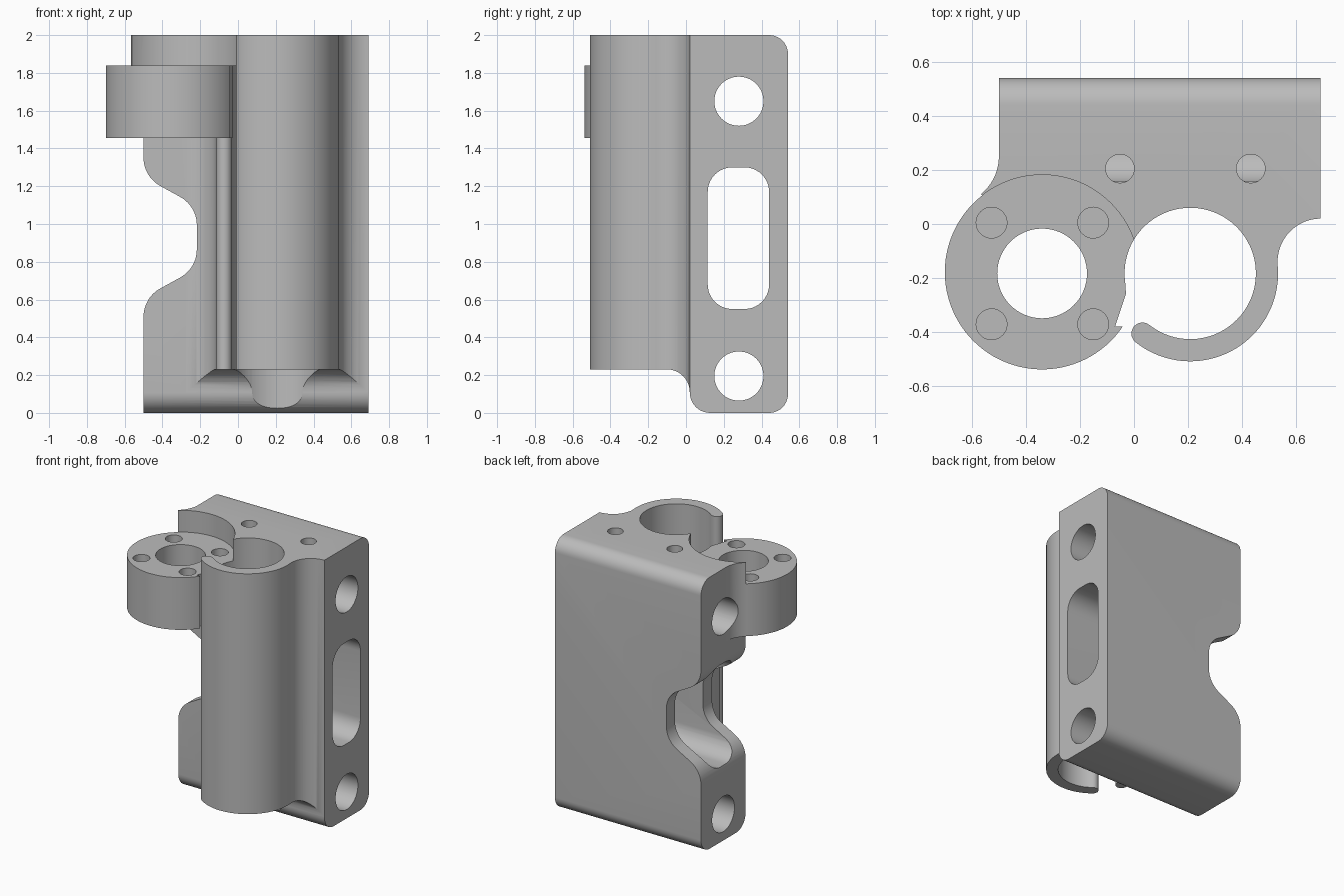
import bpy, bmesh
from math import sin, cos, tan, radians
from mathutils import Vector

cube = bpy.data.objects.get("Cube")
if cube:
    bpy.data.objects.remove(cube, do_unlink=True)

grey = bpy.data.materials.new("plain grey")
grey.use_nodes = True
tone = (0.5, 0.5, 0.5, 1)
grey.diffuse_color = tone
grey.node_tree.nodes["Principled BSDF"].inputs["Base Color"].default_value = tone


def arc(c, r, a, b, n=16):
    angles = [radians(a + (b - a) * i / n) for i in range(n + 1)]
    return [(c[0] + r * cos(t), c[1] + r * sin(t)) for t in angles]


def circle(c, r, n=64):
    return arc(c, r, 0, 360, n)[:-1]


def polar(c, r, a):
    return (c[0] + r * cos(radians(a)), c[1] + r * sin(radians(a)))


def rounded(corners, n=10):
    """Polygon from (u, v, radius) corners, each replaced by a tangent arc."""
    out = []
    for i, (u, v, r) in enumerate(corners):
        p = Vector((u, v))
        if r == 0:
            out.append((u, v))
            continue
        d1 = (Vector(corners[i - 1][:2]) - p).normalized()
        d2 = (Vector(corners[(i + 1) % len(corners)][:2]) - p).normalized()
        half = d1.angle(d2) / 2
        centre = p + (d1 + d2).normalized() * (r / sin(half))
        s = d1 * (r / tan(half)) + p - centre
        e = d2 * (r / tan(half)) + p - centre
        turn = s.angle(e)
        for k in range(n + 1):
            t = turn * k / n
            q = centre + (s * sin(turn - t) + e * sin(t)) / sin(turn)
            out.append((q.x, q.y))
    return out


def prism(name, pts, axis, lo, hi):
    place = {"x": lambda u, v, w: (w, u, v),
             "y": lambda u, v, w: (u, w, v),
             "z": lambda u, v, w: (u, v, w)}[axis]
    bm = bmesh.new()
    a = [bm.verts.new(place(u, v, lo)) for u, v in pts]
    b = [bm.verts.new(place(u, v, hi)) for u, v in pts]
    bm.faces.new(a)
    bm.faces.new(b)
    for i in range(len(a)):
        j = (i + 1) % len(a)
        bm.faces.new((a[i], a[j], b[j], b[i]))
    bmesh.ops.recalc_face_normals(bm, faces=bm.faces)
    mesh = bpy.data.meshes.new(name)
    bm.to_mesh(mesh)
    bm.free()
    mesh.materials.append(grey)
    ob = bpy.data.objects.new(name, mesh)
    bpy.context.collection.objects.link(ob)
    return ob


def combine(target, tool, operation):
    mod = target.modifiers.new(tool.name, "BOOLEAN")
    mod.object, mod.operation, mod.solver = tool, operation, "EXACT"
    bpy.context.view_layer.objects.active = target
    bpy.ops.object.modifier_apply(modifier=mod.name)
    bpy.data.objects.remove(tool, do_unlink=True)


# Plan outline: block, blended into an open clamp tube
tube, inner, outer = (0.208, -0.183), 0.243, 0.325
mid, lip = (inner + outer) / 2, (outer - inner) / 2
fillet, front = 0.16, 0.02
dy = front - fillet - tube[1]
dx = ((outer + fillet) ** 2 - dy ** 2) ** 0.5
lean = 5.1
left_end, right_end = 188, -128.5
plan = [(-0.5, 0.54), (-0.5, front)]
plan += arc((tube[0] - dx, front - fillet), fillet, 90, -lean)
plan += arc(tube, outer, 180 - lean, left_end, 4)[1:-1]
plan += arc(polar(tube, mid, left_end), lip, left_end, left_end + 180, 10)
plan += arc(tube, inner, left_end, right_end, 64)[1:-1]
plan += arc(polar(tube, mid, right_end), lip, right_end + 180, right_end + 360, 10)
plan += arc(tube, outer, right_end, lean, 40)[1:]
plan += arc((tube[0] + dx, front - fillet), fillet, 180 + lean, 90)[1:-1]
plan += [(0.69, front), (0.69, 0.54)]
body = prism("bracket_body", plan, "z", -0.1, 2.1)

# Side profile: rounded block edges and the stepped underside of the tube
side = rounded([(-0.7, 0.23, 0), (0.02, 0.23, 0.12), (0.02, 0, 0.108),
                (0.54, 0, 0.1), (0.54, 2, 0.1), (-0.7, 2, 0)])
combine(body, prism("side_profile", side, "x", -1, 1), "INTERSECT")

# Web joining the block to the ring
ring_c, ring_r, low, high = (-0.34, -0.178), 0.36, 1.455, 1.84
web = [(-0.4, 0.25)] + arc((-0.68, 0.25), 0.18, 0, -51, 12)
web += [(-0.45, 0), (-0.3, 0), (-0.3, 0.25)]
combine(body, prism("web", web, "z", low, 2), "UNION")
combine(body, prism("ring_clearance", circle(ring_c, ring_r, 96), "z", high, 2.2), "DIFFERENCE")

# Ring, trimmed to clear the clamp bore and mouth
ring = prism("ring", circle(ring_c, ring_r, 96), "z", low, high)
combine(ring, prism("bore_trim", circle(tube, inner, 96), "z", 1, 2.2), "DIFFERENCE")
mouth = rounded([(-0.032, -0.21, 0), (-0.03, -0.26, 0), (-0.07, -0.38, 0),
                 (0.1, -0.38, 0), (0.1, -0.21, 0)])
combine(ring, prism("mouth_trim", mouth, "z", 1, 2.2), "DIFFERENCE")
combine(body, ring, "UNION")
combine(body, prism("ring_bore", circle((-0.34, -0.183), 0.166), "z", 1.3, 2.2), "DIFFERENCE")

# Blind screw holes in the ring and the block top
for x in (-0.527, -0.151):
    for y in (0.005, -0.371):
        combine(body, prism("ring_hole", circle((x, y), 0.057, 32), "z", 1.56, 2.2), "DIFFERENCE")
for x in (-0.052, 0.432):
    combine(body, prism("top_hole", circle((x, 0.205), 0.053, 32), "z", 1.7, 2.2), "DIFFERENCE")

# Round holes and slot running sideways through the block
for z in (0.195, 1.65):
    combine(body, prism("cross_hole", circle((0.28, z), 0.13), "x", -1, 1), "DIFFERENCE")
slot = rounded([(0.115, 0.55, 0.13), (0.44, 0.55, 0.13), (0.44, 1.3, 0.13), (0.115, 1.3, 0.13)])
combine(body, prism("cross_slot", slot, "x", -1, 1), "DIFFERENCE")

# Waist notch in the free side
notch = rounded([(-0.8, 1.4, 0), (-0.5, 1.4, 0), (-0.5, 1.25, 0.17), (-0.218, 1.095, 0.17),
                 (-0.218, 0.765, 0.17), (-0.5, 0.61, 0.17), (-0.5, 0.45, 0), (-0.8, 0.45, 0)])
combine(body, prism("waist_notch", notch, "y", -0.2, 1), "DIFFERENCE")

bpy.ops.object.select_all(action="DESELECT")
body.select_set(True)
bpy.context.view_layer.objects.active = body
bpy.ops.object.shade_smooth_by_angle(angle=radians(30))
